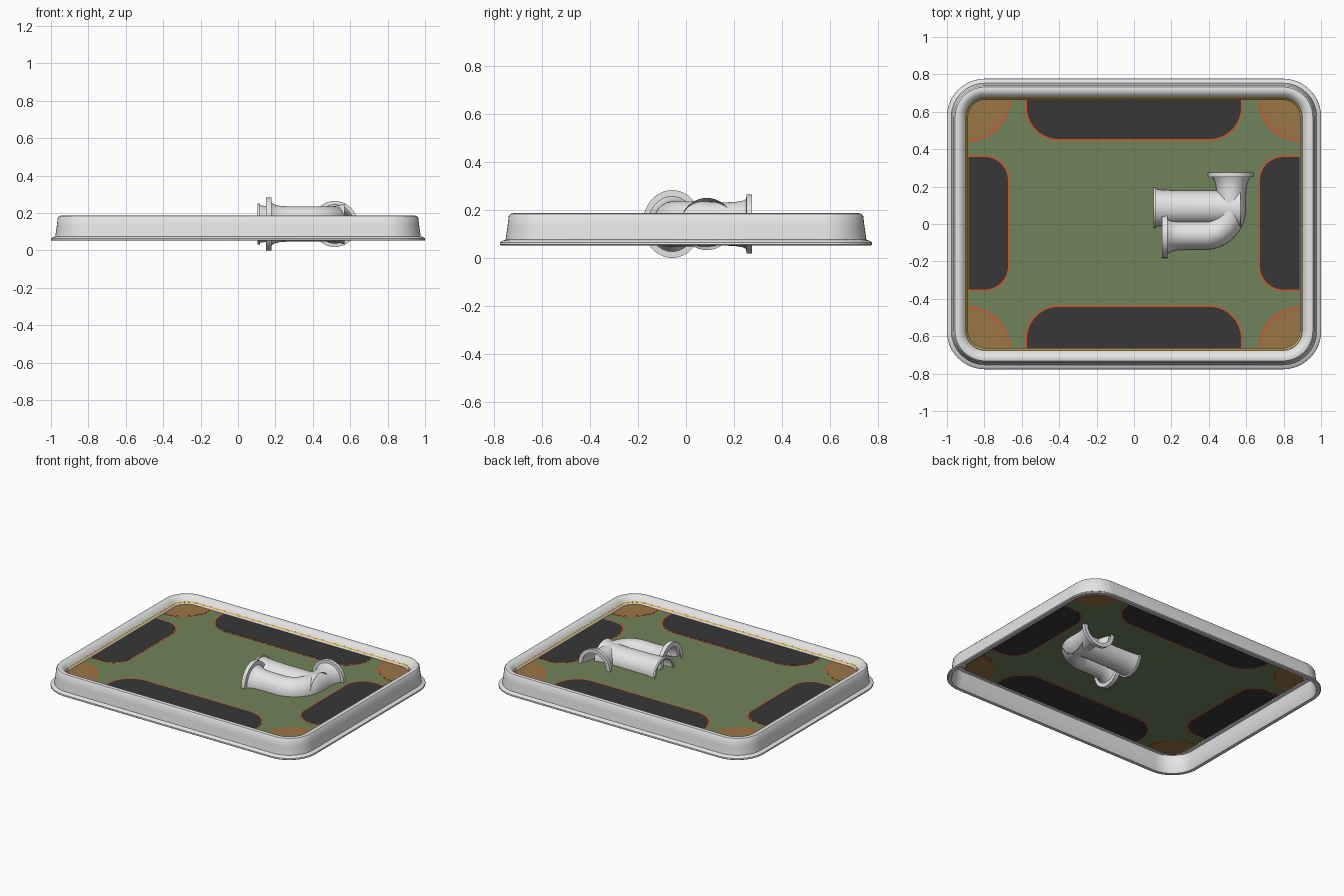
import bpy, bmesh, math
from mathutils import Vector

if "Cube" in bpy.data.objects:
    bpy.data.objects.remove(bpy.data.objects["Cube"])

def mat(name, r, g, b):
    m = bpy.data.materials.new(name)
    m.diffuse_color = (r, g, b, 1)
    m.use_nodes = True
    m.node_tree.nodes["Principled BSDF"].inputs["Base Color"].default_value = m.diffuse_color
    return m

GREY = mat("light_grey", .78, .78, .78)
GREEN = mat("moss_green", .165, .228, .102)
BLACK = mat("charcoal", .038, .038, .038)
BROWN = mat("tan_brown", .33, .182, .062)
ORANGE = mat("orange_red", .75, .08, .022)
GOLD = mat("gold", .75, .376, .015)

def make(name, bm, material, smooth=None):
    bmesh.ops.recalc_face_normals(bm, faces=bm.faces)
    me = bpy.data.meshes.new(name)
    bm.to_mesh(me)
    bm.free()
    me.materials.append(material)
    ob = bpy.data.objects.new(name, me)
    bpy.context.collection.objects.link(ob)
    if smooth:
        bpy.ops.object.select_all(action='DESELECT')
        ob.select_set(True)
        bpy.context.view_layer.objects.active = ob
        bpy.ops.object.shade_smooth_by_angle(angle=math.radians(smooth))
    return ob

def arc(cx, cy, r, a0, a1, n=12):
    return [(cx + r * math.cos(math.radians(a0 + (a1 - a0) * i / n)),
             cy + r * math.sin(math.radians(a0 + (a1 - a0) * i / n))) for i in range(n + 1)]

IX, IY, IR = .886, .662, .09   # inner opening of the rim

def loop(d):
    # rounded rectangle, d outside the inner opening
    pts = []
    for sx, sy, a in ((1, 1, 0), (-1, 1, 90), (-1, -1, 180), (1, -1, 270)):
        pts += arc(sx * (IX - IR), sy * (IY - IR), IR + d, a, a + 90)
    return pts

def ring(name, profile, material, smooth):
    # sweep a closed (offset, z) profile round the rectangle
    bm = bmesh.new()
    rows = [[bm.verts.new((x, y, z)) for x, y in loop(d)] for d, z in profile]
    for a, b in zip(rows, rows[1:] + rows[:1]):
        n = len(a)
        for i in range(n):
            j = (i + 1) % n
            bm.faces.new((a[i], a[j], b[j], b[i]))
    return make(name, bm, material, smooth)

def plate(name, pts, z0, z1, material):
    bm = bmesh.new()
    lo = [bm.verts.new((x, y, z0)) for x, y in pts]
    hi = [bm.verts.new((x, y, z1)) for x, y in pts]
    bm.faces.new(lo)
    bm.faces.new(hi)
    for i in range(len(pts)):
        j = (i + 1) % len(pts)
        bm.faces.new((lo[i], lo[j], hi[j], hi[i]))
    return make(name, bm, material)

# Rim: hollow shell with rolled top and foot flange
ring("tray_rim", [(0, .128), (.004, .142), (.016, .158), (.028, .174), (.042, .184), (.056, .187),
                  (.07, .184), (.078, .174), (.083, .13), (.091, .076), (.104, .072), (.114, .065),
                  (.115, .056), (.11, .052), (.088, .052), (.082, .06), (.074, .13), (.068, .17),
                  (.045, .175), (.025, .158), (.008, .135)], GREY, 35)

# Gold pinstripe on the inner slope
ring("gold_trim", [(.007, .152), (.012, .1565), (.016, .1545), (.012, .149)], GOLD, None)

# Floor, with both sides painted
Z = .139
plate("floor", loop(.004), Z - .001, Z + .001, GREEN)

def painted(name, shape, material):
    # coloured plate with a slightly larger outline plate around it
    plate(name + "_outline", shape(.008), Z - .0018, Z + .0018, ORANGE)
    plate(name, shape(0), Z - .0026, Z + .0026, material)

# Dark side panels with two rounded corners each
for s, tag, edge in ((1, "back", .449), (-1, "front", .438)):
    def shape(g, s=s, edge=edge):
        w, r, e = .572 + g, .17 + g, edge + .005 - g
        p = [(-w, IY)] + arc(-w + r, e + r, r, 180, 270) + arc(w - r, e + r, r, 270, 360) + [(w, IY)]
        return [(x, s * y) for x, y in p]
    painted(tag + "_panel", shape, BLACK)
for s, tag in ((1, "right"), (-1, "left")):
    def shape(g, s=s):
        w, r, e = .354 + g, .125 + g, .674 - g
        p = [(IX, w)] + arc(e + r, w - r, r, 90, 180) + arc(e + r, -w + r, r, 180, 270) + [(IX, -w)]
        return [(s * x, y + .004) for x, y in p]
    painted(tag + "_panel", shape, BLACK)

# Brown quarter discs in the corners
for sx in (1, -1):
    for sy in (1, -1):
        def shape(g, sx=sx, sy=sy):
            p = arc(IX, IY, .212 + g, 180, 270, 20) + arc(IX - IR, IY - IR, IR, 0, 90)
            return [(sx * x, sy * y) for x, y in p]
        painted("%s_%s_corner" % ("back" if sy > 0 else "front", "right" if sx > 0 else "left"), shape, BROWN)

def tube(name, stations, n=40):
    # open tube; stations are (x, y, heading in degrees, side radius, height radius)
    bm = bmesh.new()
    rows = []
    for x, y, h, r, rz in stations:
        side = Vector((-math.sin(math.radians(h)), math.cos(math.radians(h)), 0))
        c = Vector((x, y, .1415))
        rows.append([bm.verts.new(c + side * r * math.cos(t) + Vector((0, 0, rz * math.sin(t))))
                     for t in (2 * math.pi * i / n for i in range(n))])
    for a, b in zip(rows, rows[1:]):
        for i in range(n):
            j = (i + 1) % n
            bm.faces.new((a[i], a[j], b[j], b[i]))
    return make(name, bm, GREY, 35)

# Bent pipe with a flange at each end
bend = [(.15, -.058, 0, .095, .108), (.15, -.058, 0, .123, .1415), (.178, -.058, 0, .123, .1415),
        (.179, -.058, 0, .1, .115), (.195, -.058, 0, .09, .104), (.23, -.058, 0, .082, .096),
        (.28, -.058, 0, .079, .094)]
for i in range(17):
    a = 90 * i / 16
    t = math.radians(a - 90)
    bend.append((.38 + .138 * math.cos(t), .08 + .138 * math.sin(t), a, .079, .094))
bend += [(.52, .16, 90, .076, .09), (.52, .205, 90, .082, .092), (.52, .235, 90, .092, .097),
         (.518, .251, 90, .1, .104), (.517, .252, 90, .122, .123), (.517, .275, 90, .122, .123),
         (.517, .275, 90, .095, .096)]
tube("bent_pipe", bend)

# Straight pipe running into the bend
tube("straight_pipe", [(x, .087, 0, r, r) for x, r in (
    (.105, .092), (.105, .109), (.117, .109), (.118, .1), (.15, .096), (.2, .093), (.3, .091),
    (.45, .091), (.5, .093), (.54, .1), (.57, .109))])
